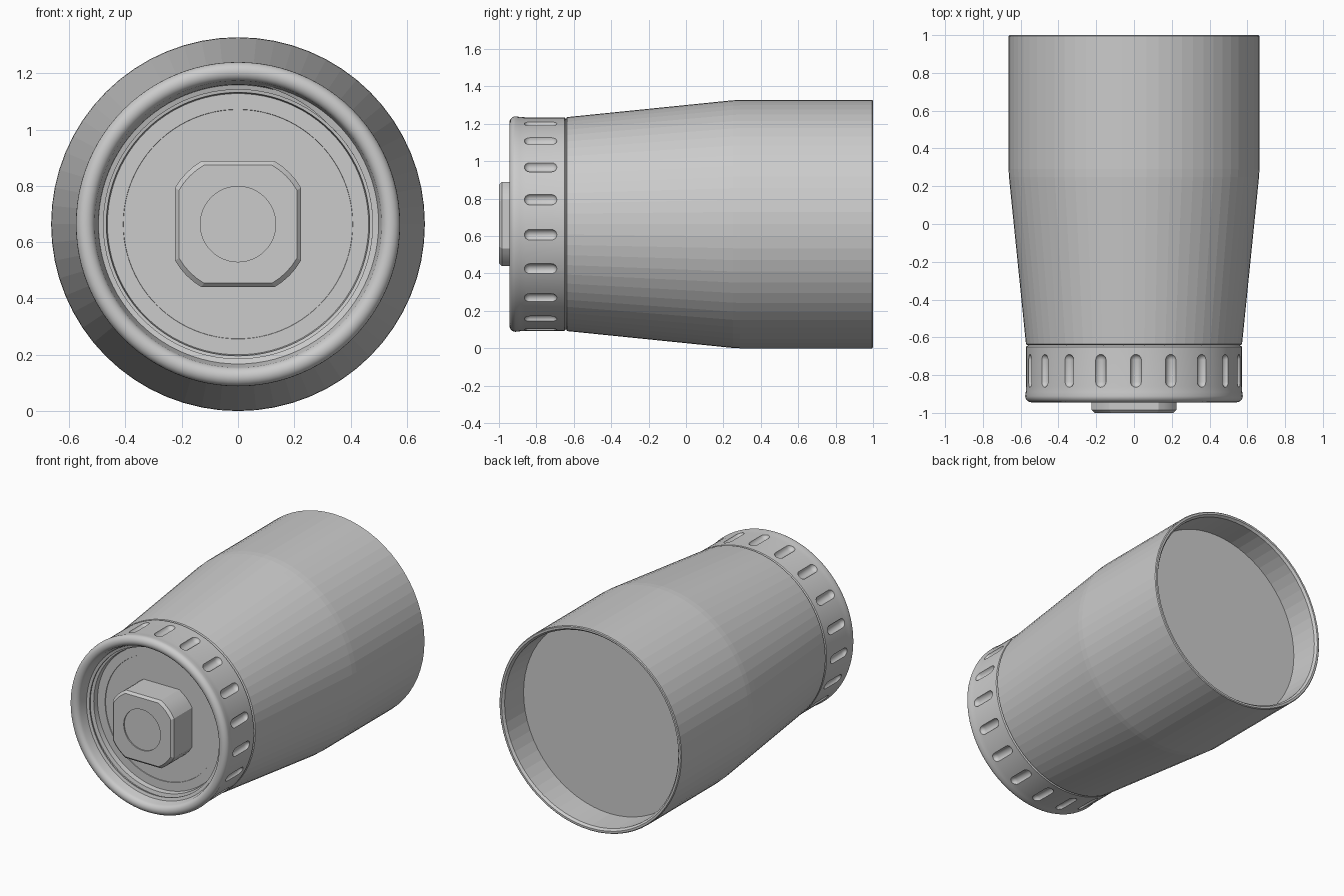
import bpy, bmesh
from math import sin, cos, pi, radians
from mathutils import Vector

if "Cube" in bpy.data.objects:
    bpy.data.objects.remove(bpy.data.objects["Cube"])

CZ = 0.664  # height of the long axis


def finish(name, bm, smooth=None):
    bmesh.ops.remove_doubles(bm, verts=bm.verts, dist=1e-5)
    bmesh.ops.recalc_face_normals(bm, faces=bm.faces)
    me = bpy.data.meshes.new(name)
    bm.to_mesh(me)
    bm.free()
    ob = bpy.data.objects.new(name, me)
    bpy.context.collection.objects.link(ob)
    if smooth:
        smooth_by_angle(ob, smooth)
    return ob


def smooth_by_angle(ob, angle):
    bpy.ops.object.select_all(action='DESELECT')
    ob.select_set(True)
    bpy.context.view_layer.objects.active = ob
    bpy.ops.object.shade_smooth_by_angle(angle=radians(angle))


def ring_point(r, y, a):
    return Vector((r * sin(a), y, CZ + r * cos(a)))


def skin(bm, rings):
    """Bridge successive closed rings of points with quads and cap both ends."""
    vs = [[bm.verts.new(p) for p in ring] for ring in rings]
    n = len(vs[0])
    for a, b in zip(vs, vs[1:]):
        for i in range(n):
            j = (i + 1) % n
            bm.faces.new((a[i], a[j], b[j], b[i]))
    bm.faces.new(vs[0])
    bm.faces.new(vs[-1])


def circle(r, y, seg):
    return [ring_point(r, y, 2 * pi * i / seg) for i in range(seg)]


def lathe(name, profile, seg, smooth=None):
    """Revolve (radius, y) points round the long axis."""
    bm = bmesh.new()
    skin(bm, [circle(r, y, seg) for r, y in profile])
    return finish(name, bm, smooth)


# Main tapered body with recessed back
lathe("body", [(0.5, 0.79), (0.632, 0.79), (0.634, 0.985), (0.646, 1.0),
               (0.659, 1.0), (0.664, 0.995), (0.664, 0.29), (0.662, 0.25), (0.657, 0.2),
               (0.572, -0.636), (0.56, -0.643), (0.4, -0.643)], 64)

# Front collar: rounded lip, stepped bore and floor
lip = [(0.542 + 0.034 * cos(a), -0.911 - 0.033 * sin(a))
       for a in (pi * i / 10 for i in range(11))]
collar = lathe("collar", [(0.3, -0.64), (0.56, -0.64), (0.571, -0.65), (0.571, -0.86),
                          (0.573, -0.89)] + lip +
               [(0.497, -0.88), (0.492, -0.84), (0.468, -0.835), (0.464, -0.802),
                (0.408, -0.802), (0.407, -0.798), (0.3, -0.798)], 96)

# Grip slots: capsule cutters round the collar
bm = bmesh.new()
SLOTS, R = 19, 0.031
for k in range(SLOTS):
    a = 2 * pi * k / SLOTS + radians(1)
    rings = []
    for end, angles in ((-0.835, range(-90, 1, 22)), (-0.72, range(2, 91, 22))):
        for deg in angles:
            t = radians(deg)
            rr = max(R * cos(t), 0.002)
            rings.append([ring_point(0.580, end + R * sin(t), a)
                          + Vector((rr * cos(u), 0, rr * sin(u)))
                          for u in (2 * pi * j / 16 for j in range(16))])
    skin(bm, rings)
cutter = finish("slot_cutter", bm)
cutter.hide_render = True
mod = collar.modifiers.new("slots", 'BOOLEAN')
mod.operation, mod.solver, mod.object = 'DIFFERENCE', 'EXACT', cutter
bpy.context.view_layer.objects.active = collar
bpy.ops.object.modifier_apply(modifier=mod.name)
bpy.data.objects.remove(cutter)
smooth_by_angle(collar, 40)

# Helical thread ridge inside the collar bore
bm = bmesh.new()
section = [(0.505, -0.012), (0.478, -0.004), (0.478, 0.004), (0.505, 0.012)]
rings = []
for i in range(121):
    t = i / 120
    fade = max(0.05, min(1, t * 12, (1 - t) * 12))
    rings.append([ring_point(0.505 - (0.505 - r) * fade, -0.885 + 0.045 * t + dy,
                             2 * pi * 1.4 * t) for r, dy in section])
skin(bm, rings)
finish("thread", bm, 30)


# Square knob with arced corners, chamfered front and shallow round recess
def knob_ring(y, s):
    pts = []
    for i in range(48):
        a = 2 * pi * i / 48
        r = s * min(0.2587, 0.224 / max(abs(cos(a)), abs(sin(a))))
        pts.append(ring_point(r, y, a))
    return pts


bm = bmesh.new()
skin(bm, [knob_ring(-0.79, 1), knob_ring(-0.985, 1), knob_ring(-1.0, 0.935),
          circle(0.134, -1.0, 48), circle(0.134, -0.992, 48)])
finish("knob", bm, 20)
